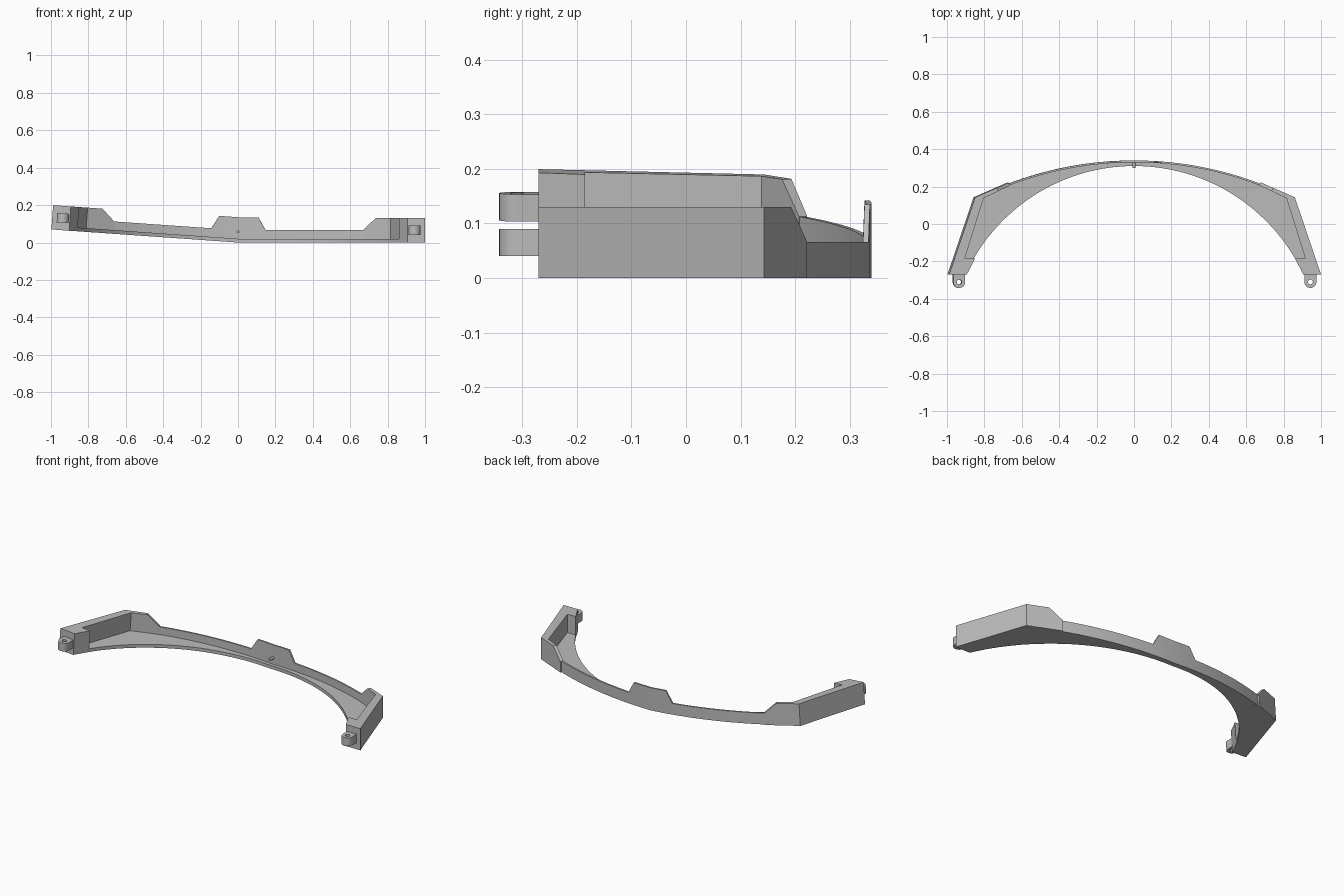
import bpy, bmesh
from math import sin, cos, asin, atan2, pi, radians

old = bpy.data.objects.get("Cube")
if old:
    bpy.data.objects.remove(old, do_unlink=True)

grey = bpy.data.materials.new("plain_grey")
grey.use_nodes = True
grey.diffuse_color = (0.5, 0.5, 0.5, 1)
grey.node_tree.nodes["Principled BSDF"].inputs["Base Color"].default_value = (0.5, 0.5, 0.5, 1)

TILT = radians(4)        # the right half is bent upwards
FLOOR, LOW, HIGH = 0.02, 0.066, 0.13
OUT_R, OUT_Y = 1.896, 0.34 - 1.896    # outer arc
IN_R, IN_Y = 0.996, 0.31 - 0.996      # inner arc


def place(x, y, z, side):
    """Put a point on the left half, or mirrored and bent on the right half."""
    if side > 0 or x == 0:
        return (x, y, z)
    return (-x * cos(TILT) + z * sin(TILT), y, z * cos(TILT) + x * sin(TILT))


def finish(name, bm):
    bmesh.ops.remove_doubles(bm, verts=bm.verts, dist=0.00001)
    bmesh.ops.dissolve_degenerate(bm, edges=bm.edges, dist=0.00001)
    bmesh.ops.recalc_face_normals(bm, faces=bm.faces)
    mesh = bpy.data.meshes.new(name)
    bm.to_mesh(mesh)
    bm.free()
    mesh.materials.append(grey)
    ob = bpy.data.objects.new(name, mesh)
    bpy.context.collection.objects.link(ob)
    bpy.ops.object.select_all(action='DESELECT')
    ob.select_set(True)
    bpy.context.view_layer.objects.active = ob
    bpy.ops.object.shade_smooth_by_angle(angle=radians(25))
    return ob


def strip(bm, stations, side, bottom=0.0, closed=False):
    """Sweep a four-cornered section through (outer, inner, top) stations."""
    rings = []
    for (ox, oy), (ix, iy), top in stations:
        corners = ((ox, oy, bottom), (ox, oy, top), (ix, iy, top), (ix, iy, bottom))
        rings.append([bm.verts.new(place(*c, side)) for c in corners])
    pairs = list(zip(rings, rings[1:]))
    if closed:
        pairs.append((rings[-1], rings[0]))
    for a, b in pairs:
        for i in range(4):
            j = (i + 1) % 4
            bm.faces.new((a[i], a[j], b[j], b[i]))
    if not closed:
        for ring, sx in ((rings[0], 0), (rings[-1], 1)):
            if sx or ring[0].co.x != 0:     # leave the middle seam open
                bm.faces.new(ring)


def arc(x, radius):
    a = asin(x / OUT_R)
    return (radius * sin(a), OUT_Y + radius * cos(a))


def lerp(a, b, t):
    return tuple(p + (q - p) * t for p, q in zip(a, b))


# Curved back wall with the raised middle tab
xs = [0, 0.055, 0.11, 0.148] + [0.148 + 0.527 * i / 14 for i in range(1, 15)]
wall = [(arc(x, OUT_R), arc(x, OUT_R - 0.01), 0.135 if x <= 0.11 else LOW) for x in xs]

# Thick angular arm walls, closed by an end block
corner_out, end_out = (0.86, 0.143), (1.0, -0.27)
corner_in, pocket_end = (0.815, 0.138), (0.916, -0.185)
block_out = (0.971, -0.185)
arm = [((0.678, 0.222), (0.668, 0.207), LOW),
       ((0.745, 0.193), (0.735, 0.176), HIGH),
       (corner_out, corner_in, HIGH),
       (block_out, pocket_end, HIGH),
       (block_out, (0.861, -0.185), HIGH),
       (end_out, (0.905, -0.27), HIGH)]

# Floor between the walls and the inner arc
path = [w[1] for w in wall[:-1]] + [arm[0][1], arm[1][1]]
path += [lerp(corner_in, pocket_end, i / 10) for i in range(11)]
last = atan2(pocket_end[0], pocket_end[1] - IN_Y)
scale = asin(0.861 / IN_R) / last
floor = []
for x, y in path:
    a = atan2(x, y - IN_Y) * scale
    floor.append(((x, y), (IN_R * sin(a), IN_Y + IN_R * cos(a)), FLOOR))

for name, stations in (("back_wall", wall), ("floor", floor)):
    bm = bmesh.new()
    for side in (1, -1):
        strip(bm, stations, side)
    finish(name, bm)

# Hinge lug: rounded tongue with a vertical hole
LUG_X, LUG_Y, LUG_R, HOLE_R = 0.943, -0.31, 0.032, 0.013
lug = []
for i in range(32):
    a = 2 * pi * i / 32
    c, s = cos(a), sin(a)
    outer = (LUG_X + LUG_R * c, LUG_Y + LUG_R * s)
    if s > 0:       # square end running into the block
        k = max(abs(c), abs(s))
        outer = (LUG_X + LUG_R * c / k, LUG_Y + 0.042 * s / k)
    lug.append((outer, (LUG_X + HOLE_R * c, LUG_Y + HOLE_R * s), 0.09))

for side, word in ((1, "left"), (-1, "right")):
    bm = bmesh.new()
    strip(bm, arm, side)
    finish(word + "_arm", bm)
    bm = bmesh.new()
    strip(bm, lug, side, bottom=0.04, closed=True)
    finish(word + "_hinge_lug", bm)

# Small pin on the inside of the middle tab
bpy.ops.mesh.primitive_cylinder_add(vertices=16, radius=0.008, depth=0.034,
                                    location=(0, 0.316, 0.058), rotation=(pi / 2, 0, 0))
pin = bpy.context.object
pin.name = "middle_pin"
pin.data.materials.append(grey)
bpy.ops.object.shade_smooth_by_angle(angle=radians(30))
